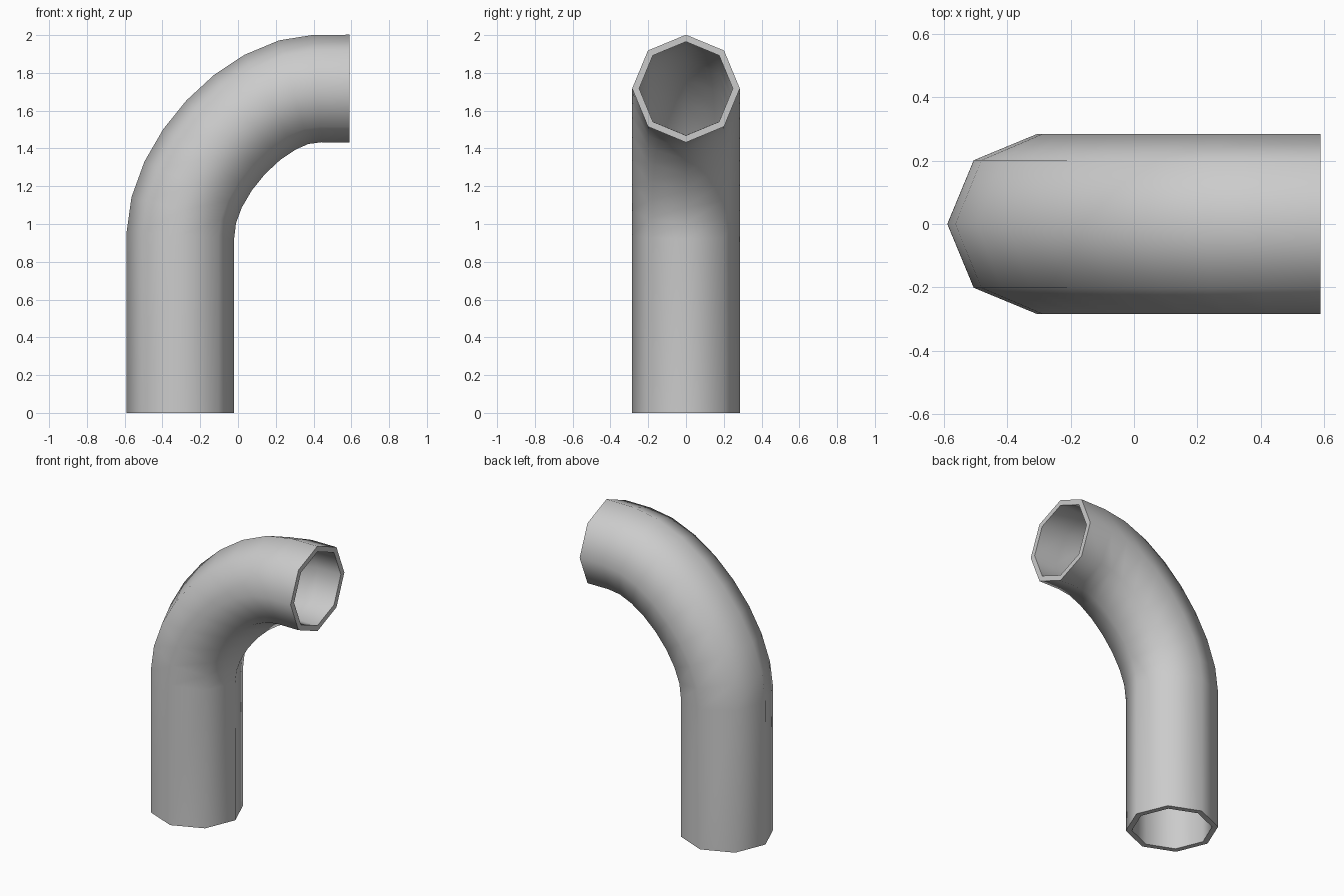
import bpy, bmesh, math
from mathutils import Vector
from mathutils.geometry import interpolate_bezier

if "Cube" in bpy.data.objects:
    bpy.data.objects.remove(bpy.data.objects["Cube"])

SIDES, OUTER, INNER = 8, 0.285, 0.248

# centre line: straight riser, soft quarter bend, short outlet
start, end, k = Vector((-0.305, 0, 0.94)), Vector((0.42, 0, 1.717)), 0.45
corner = Vector((start.x, 0, end.z))
bend = interpolate_bezier(start, start.lerp(corner, k), end.lerp(corner, k), end, 9)
path = [Vector((start.x, 0, 0))] + [Vector(p) for p in bend] + [Vector((0.59, 0, end.z))]

bm = bmesh.new()


def sweep(radius):
    """Octagonal rings along the path, bridged with quads."""
    rings = []
    for i, p in enumerate(path):
        into = (p - path[i - 1]).normalized() if i else Vector((0, 0, 1))
        out = (path[i + 1] - p).normalized() if i < len(path) - 1 else Vector((1, 0, 0))
        tangent = (into + out).normalized()
        side = Vector((0, 1, 0))
        normal = side.cross(tangent)
        rings.append([bm.verts.new(p + radius * (math.cos(a) * normal + math.sin(a) * side))
                      for a in (math.tau * j / SIDES for j in range(SIDES))])
    for a, b in zip(rings, rings[1:]):
        bridge(a, b)
    return rings


def bridge(a, b):
    for j in range(SIDES):
        n = (j + 1) % SIDES
        bm.faces.new((a[j], a[n], b[n], b[j]))


# outer skin, bore and the two flat rims
skin, bore = sweep(OUTER), sweep(INNER)
for e in (0, -1):
    bridge(skin[e], bore[e])
bmesh.ops.recalc_face_normals(bm, faces=bm.faces)

mesh = bpy.data.meshes.new("bent_pipe")
bm.to_mesh(mesh)
bm.free()
pipe = bpy.data.objects.new("bent_pipe", mesh)
bpy.context.collection.objects.link(pipe)
bpy.context.view_layer.objects.active = pipe
pipe.select_set(True)
bpy.ops.object.shade_smooth_by_angle(angle=math.radians(50))
